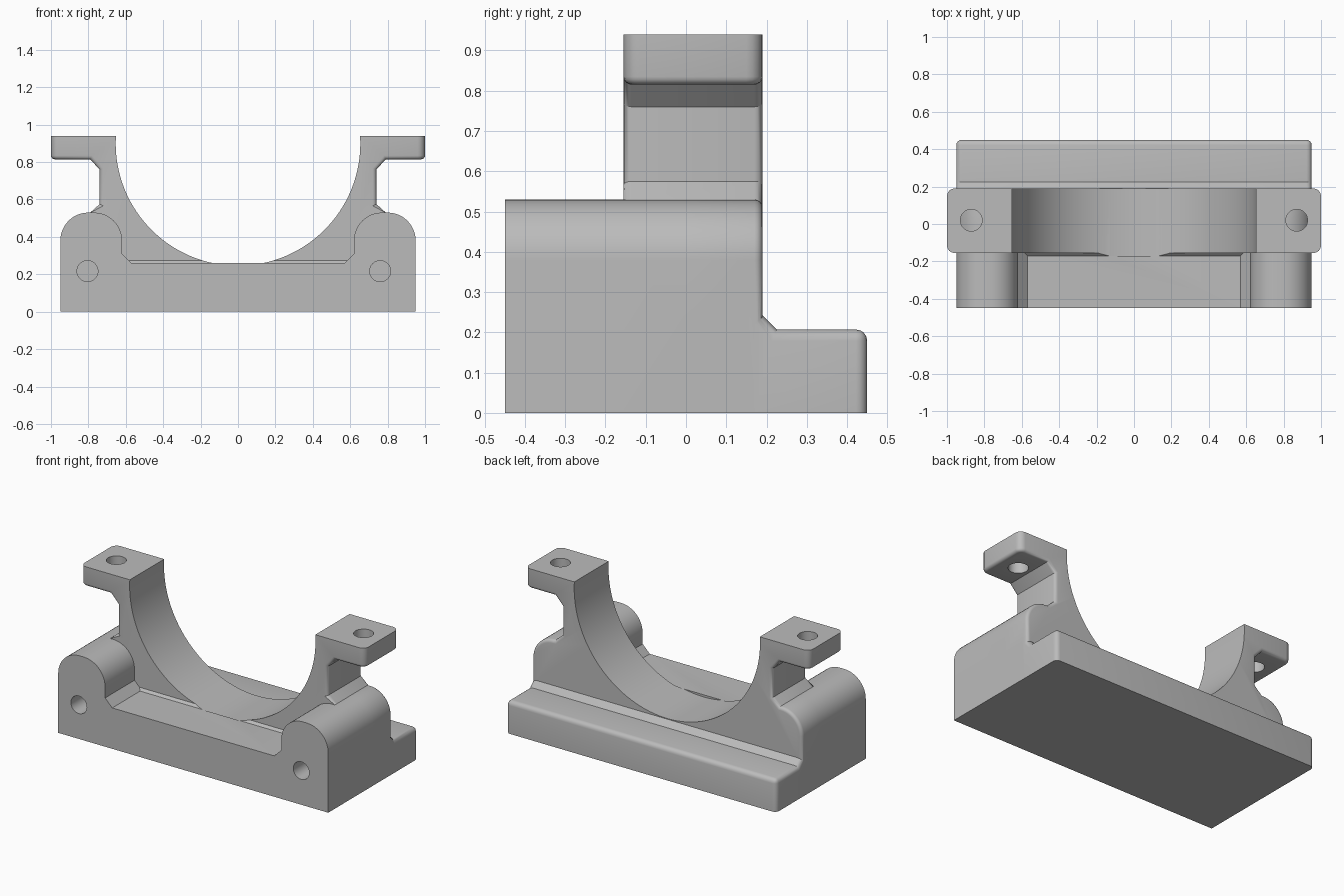
import bpy, bmesh, math

if "Cube" in bpy.data.objects:
    bpy.data.objects.remove(bpy.data.objects["Cube"])

grey = bpy.data.materials.new("plain_grey")
grey.diffuse_color = (0.5, 0.5, 0.5, 1)
grey.use_nodes = True
grey.node_tree.nodes["Principled BSDF"].inputs["Base Color"].default_value = grey.diffuse_color


def near(a, b):
    return abs(a - b) < 1e-4


def prism(name, profile, axis, lo, hi):
    """Extrude a closed 2D profile along x (profile = y,z) or y (profile = x,z)."""
    bm = bmesh.new()
    place = (lambda p, d: (d, p[0], p[1])) if axis == 'x' else (lambda p, d: (p[0], d, p[1]))
    a = [bm.verts.new(place(p, lo)) for p in profile]
    b = [bm.verts.new(place(p, hi)) for p in profile]
    bm.faces.new(a)
    bm.faces.new(b[::-1])
    n = len(profile)
    for i in range(n):
        j = (i + 1) % n
        bm.faces.new((a[i], b[i], b[j], a[j]))
    bmesh.ops.recalc_face_normals(bm, faces=bm.faces)
    return finish(name, bm)


def finish(name, bm):
    mesh = bpy.data.meshes.new(name)
    bm.to_mesh(mesh)
    bm.free()
    mesh.materials.append(grey)
    ob = bpy.data.objects.new(name, mesh)
    bpy.context.collection.objects.link(ob)
    return ob


def round_edges(ob, rule, radius, segments=4):
    """Round every edge whose two end points satisfy the rule."""
    bm = bmesh.new()
    bm.from_mesh(ob.data)
    edges = [e for e in bm.edges if rule(e.verts[0].co, e.verts[1].co)]
    bmesh.ops.bevel(bm, geom=edges, offset=radius, offset_type='OFFSET',
                    segments=segments, profile=0.5, affect='EDGES')
    bm.to_mesh(ob.data)
    bm.free()


def cylinder(name, radius, center, depth, axis, sides):
    rot = (math.pi / 2, 0, 0) if axis == 'y' else (0, 0, 0)
    bpy.ops.mesh.primitive_cylinder_add(vertices=sides, radius=radius, depth=depth,
                                        location=center, rotation=rot)
    ob = bpy.context.object
    ob.name = name
    ob.data.materials.append(grey)
    return ob


def combine(target, other, operation):
    mod = target.modifiers.new(operation, 'BOOLEAN')
    mod.operation = operation
    mod.solver = 'EXACT'
    mod.object = other
    bpy.context.view_layer.objects.active = target
    bpy.ops.object.modifier_apply(modifier=mod.name)
    bpy.data.objects.remove(other, do_unlink=True)


def arc(cx, cz, r, a0, a1, n=12):
    return [(cx + r * math.cos(math.radians(a0 + (a1 - a0) * i / n)),
             cz + r * math.sin(math.radians(a0 + (a1 - a0) * i / n))) for i in range(n + 1)]


def mirrored(half):
    return half + [(-x, z) for x, z in reversed(half)]


# Left boss outline, shared by front block and saddle
boss_outer = [(-0.95, 0)] + arc(-0.80, 0.38, 0.15, 180, 90)

# Saddle: bosses, necks and bolt tabs in one silhouette
saddle = prism("bearing_bracket", mirrored(boss_outer + [
    (-0.79, 0.53), (-0.74, 0.575), (-0.74, 0.76), (-0.79, 0.815),
    (-1, 0.815), (-1, 0.94)]), 'y', -0.155, 0.19)
round_edges(saddle, lambda p, q: near(abs(p.x), 1) and near(p.x, q.x) and near(p.y, q.y), 0.04)


def outline_edge(p, q):
    m = (p + q) / 2
    if m.z > 0.82 or m.z < 0.001:
        return False
    tab_bottom = near(p.z, 0.815) and near(q.z, 0.815) and abs(m.x) > 0.8
    back = near(p.y, 0.19) and near(q.y, 0.19)
    front = near(p.y, -0.155) and near(q.y, -0.155) and m.z > 0.531
    return tab_bottom or back or front


round_edges(saddle, outline_edge, 0.02)

# Front block with two rounded bosses and a low floor between them
front = prism("front_block", mirrored(
    boss_outer + arc(-0.77, 0.38, 0.15, 90, 0) + [(-0.62, 0.31), (-0.57, 0.26)]),
    'y', -0.45, 0.0)
combine(saddle, front, 'UNION')

# Rear flange with chamfered step
flange = prism("rear_flange", [(0, 0), (0.45, 0), (0.45, 0.207), (0.225, 0.207),
                               (0.19, 0.242), (0, 0.242)], 'x', -0.95, 0.95)


def flange_edge(p, q):
    m = (p + q) / 2
    if m.z < 0.001 or m.y < 0.01:
        return False
    corner = near(p.y, 0.45) and near(q.y, 0.45)
    side = near(abs(p.x), 0.95) and near(p.x, q.x) and m.y > 0.1905
    return corner or side


round_edges(flange, flange_edge, 0.028)
combine(saddle, flange, 'UNION')

# Small chamfer where the floor meets the saddle
fillet = prism("floor_chamfer", [(-0.17, 0.2), (-0.17, 0.26), (-0.155, 0.275),
                                 (-0.05, 0.275), (-0.05, 0.2)], 'x', -0.59, 0.59)
combine(saddle, fillet, 'UNION')

# Half-round bearing bore
combine(saddle, cylinder("bore_cutter", 0.654, (0, 0.029, 0.9), 0.4, 'y', 128), 'DIFFERENCE')

# Bolt holes through the tabs, blind holes in the front face
for x in (-0.87, 0.87):
    combine(saddle, cylinder("tab_hole_cutter", 0.058, (x, 0.02, 0.88), 0.3, 'z', 32), 'DIFFERENCE')
for x in (-0.805, 0.76):
    combine(saddle, cylinder("front_hole_cutter", 0.056, (x, -0.35, 0.217), 0.4, 'y', 32), 'DIFFERENCE')

bpy.ops.object.select_all(action='DESELECT')
saddle.select_set(True)
bpy.context.view_layer.objects.active = saddle
bpy.ops.object.shade_smooth_by_angle(angle=math.radians(30))
